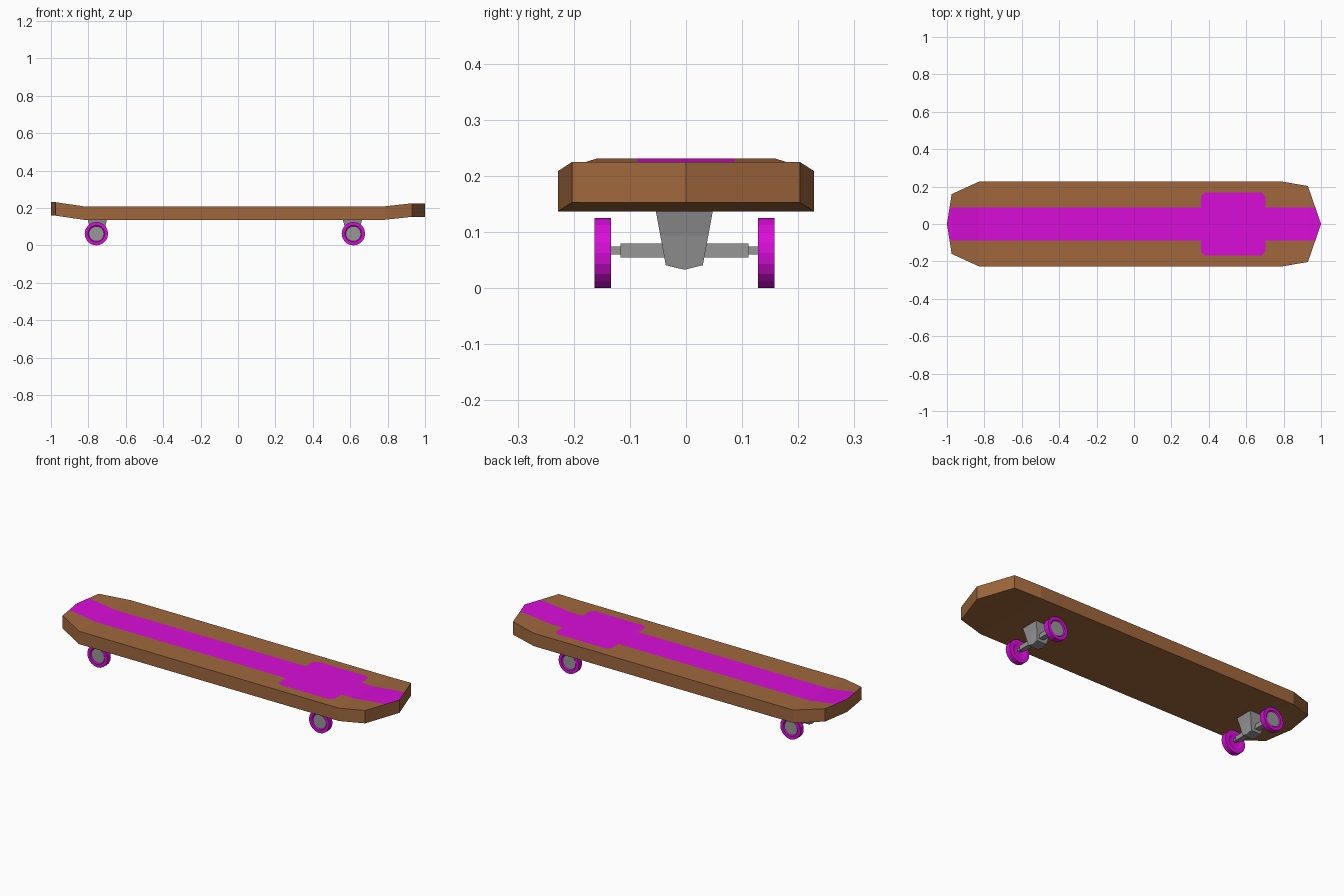
import bpy, bmesh, math
from mathutils import Vector

if "Cube" in bpy.data.objects:
    bpy.data.objects.remove(bpy.data.objects["Cube"])


def material(name, rgb):
    m = bpy.data.materials.new(name)
    m.diffuse_color = (*rgb, 1)
    m.use_nodes = True
    m.node_tree.nodes["Principled BSDF"].inputs["Base Color"].default_value = m.diffuse_color
    return m


WOOD = material("brown wood", (0.35, 0.137, 0.047))
PINK = material("magenta", (0.69, 0.004, 0.69))
METAL = material("grey metal", (0.31, 0.31, 0.31))


def finish(bm, name, mats):
    bmesh.ops.recalc_face_normals(bm, faces=bm.faces)
    me = bpy.data.meshes.new(name)
    bm.to_mesh(me)
    bm.free()
    for m in mats:
        me.materials.append(m)
    ob = bpy.data.objects.new(name, me)
    bpy.context.collection.objects.link(ob)
    return ob


def loft(bm, rings, mat=lambda i: 0):
    """Skin a list of rings of points and cap both ends."""
    vs = [[bm.verts.new(p) for p in r] for r in rings]
    n = len(vs[0])
    for i in range(len(vs) - 1):
        for k in range(n):
            j = (k + 1) % n
            f = bm.faces.new((vs[i][k], vs[i][j], vs[i + 1][j], vs[i + 1][k]))
            f.material_index = mat(i)
    bm.faces.new(vs[0]).material_index = mat(-1)
    bm.faces.new(vs[-1]).material_index = mat(len(vs) - 1)


# Deck: extruded outline, ends kicked up, stripe cut into the top
LIFT = [(-1, .022), (-.975, .022), (-.825, 0), (.785, 0), (.93, .016), (1, .016)]


def lift(x):
    for (a, za), (b, zb) in zip(LIFT, LIFT[1:]):
        if x <= b:
            return za + (zb - za) * (x - a) / (b - a)
    return LIFT[-1][1]


half = [(-1, 0), (-.975, .16), (-.825, .228), (.785, .228), (.93, .203), (1, 0)]
outline = half + [(x, -y) for x, y in half[-2:0:-1]]
bm = bmesh.new()
loft(bm, [[(x, y, z) for x, y in outline] for z in (.137, .209)])
bmesh.ops.recalc_face_normals(bm, faces=bm.faces)


def cut(point, normal, top_only=False):
    faces = [f for f in bm.faces if not top_only or f.normal.z > .5]
    geom = set(faces)
    for f in faces:
        geom.update(f.edges)
        geom.update(f.verts)
    bmesh.ops.bisect_plane(bm, geom=list(geom), dist=1e-5,
                           plane_co=Vector(point), plane_no=Vector(normal))
    bm.normal_update()


for x, _ in LIFT[1:-1]:
    cut((x, 0, 0), (1, 0, 0))

STRIPE, CX, HX, HY, CH = .087, .53, .172, .168, .02
for s in (-1, 1):
    cut((0, s * STRIPE, 0), (0, 1, 0), True)
    cut((0, s * HY, 0), (0, 1, 0), True)
    cut((CX + s * HX, 0, 0), (1, 0, 0), True)
    for t in (-1, 1):
        cut((CX + s * (HX - CH), t * HY, 0), (s, t, 0), True)

for f in bm.faces:
    c = f.calc_center_median()
    dx, dy = abs(c.x - CX), abs(c.y)
    block = dx < HX and dy < HY and dx + dy < HX + HY - CH
    if f.normal.z > .5 and (dy < STRIPE or block):
        f.material_index = 1
for v in bm.verts:
    v.co.z += lift(v.co.x)
finish(bm, "deck", [WOOD, PINK])


# Trucks and wheels
def circle(x, y, z, r, n):
    return [(x + r * math.cos(2 * math.pi * k / n), y,
             z + r * math.sin(2 * math.pi * k / n)) for k in range(n)]


def bar(bm, x, z, hx, hz, ys):
    loft(bm, [[(x + a * hx, y, z + b * hz) for a, b in
               ((-1, -1), (1, -1), (1, 1), (-1, 1))] for y in ys])


YC, AZ = -.003, .0625
for label, x, inward in (("rear", -.757, 1), ("front", .617, -1)):
    # Tapered mount with a ridged bottom
    bm = bmesh.new()
    rings = []
    for z, hx, hy, ridge in ((.139, .052, .051, 0), (.095, .04, .043, 0), (.041, .03, .033, -.008)):
        cx = x + inward * .005
        rings.append([(cx + a * hx, YC + b * hy, z + (ridge if b == 0 else 0)) for a, b in
                      ((-1, -1), (-1, 0), (-1, 1), (1, 1), (1, 0), (1, -1))])
    loft(bm, rings)
    finish(bm, label + "_truck_mount", [METAL])

    # Hanger bar and thin axle
    bm = bmesh.new()
    bar(bm, x, .0675, .014, .0125, (YC - .114, YC + .114))
    bar(bm, x, .0675, .008, .007, (YC - .145, YC + .145))
    finish(bm, label + "_axle", [METAL])

    # Wheels: magenta tyre, grey recessed hub on the outside
    for side, s in (("left", -1), ("right", 1)):
        prof = [(.028, .136), (.042, .131), (.052, .131), (.0625, .131),
                (.0625, .1605), (.045, .1605), (.04, .156)]
        bm = bmesh.new()
        loft(bm, [circle(x, YC + s * y, AZ, r, 20) for r, y in prof],
             lambda i: 1 if i == len(prof) - 1 else 0)
        finish(bm, f"{label}_{side}_wheel", [PINK, METAL])
